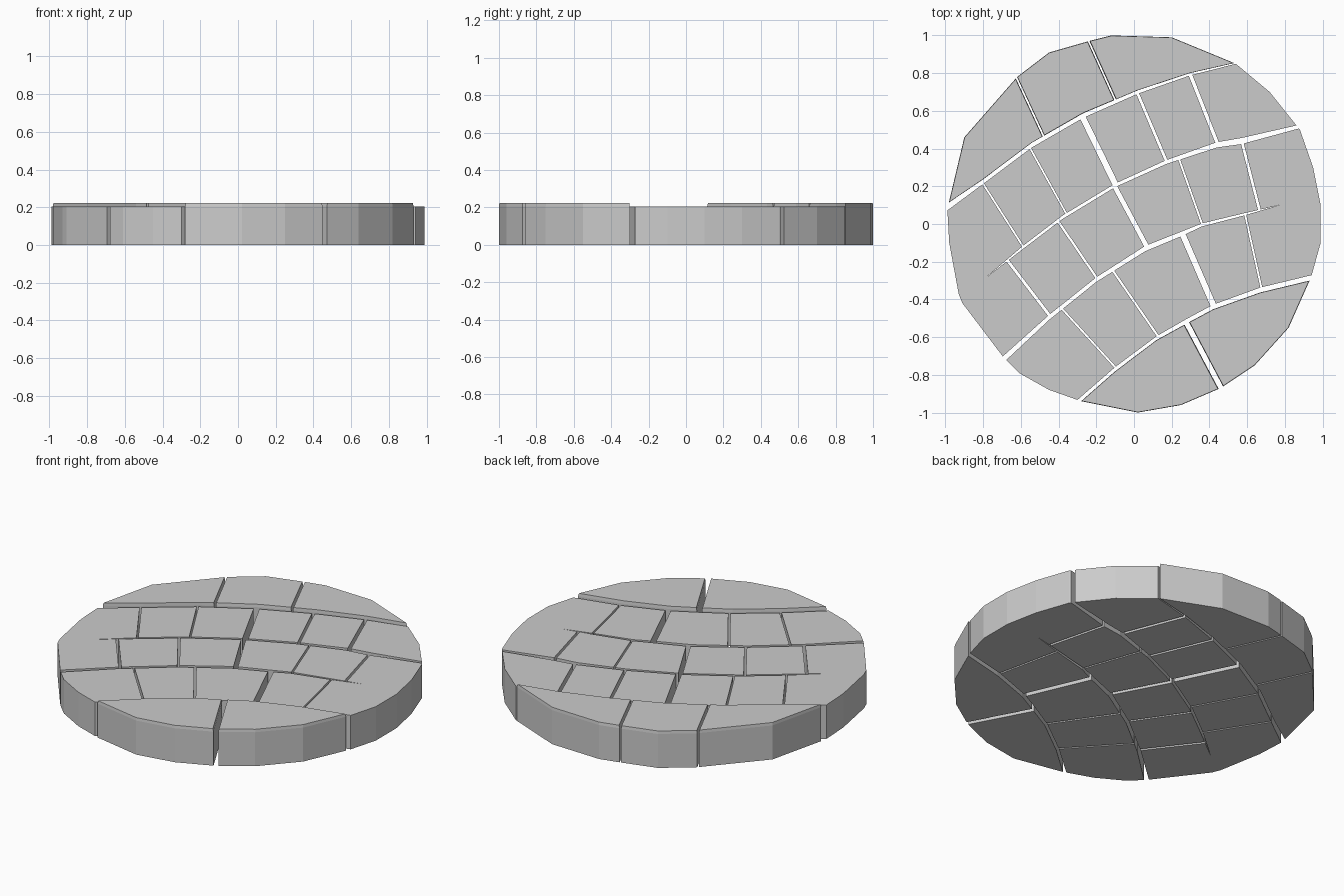
import bpy, bmesh

if "Cube" in bpy.data.objects:
    bpy.data.objects.remove(bpy.data.objects["Cube"])

# Outer rim of the slab, clockwise and convex
RIM = [(-.12, 1), (.2, .99), (.54, .85), (.72, .70), (.88, .5), (.95, .3), (.99, .1),
       (.99, -.1), (.94, -.28), (.82, -.55), (.64, -.75), (.46, -.87), (.25, -.96),
       (.02, -1), (-.28, -.94), (-.45, -.88), (-.61, -.79), (-.69, -.71), (-.91, -.42),
       (-.93, -.37), (-.98, -.1), (-.99, .08), (-.9, .46), (-.62, .78), (-.45, .91),
       (-.24, .97)]

# Joints between courses: (x, y, half gap)
JOINTS = [
    [(-4, 4, 0), (4, 4, 0)],
    [(-.99, .09, .018), (-.8, .225, .012), (-.54, .42, .012), (-.27, .575, .012),
     (.02, .70, .009), (.3, .795, .006), (.53, .85, .003)],
    [(-.78, -.28, 0), (-.59, -.125, .008), (-.38, .035, .009), (-.1, .205, .009),
     (.17, .328, .01), (.44, .42, .014), (.57, .44, .016), (.85, .51, .01)],
    [(-.69, -.715, .018), (-.45, -.495, .013), (-.2, -.295, .012), (.06, -.13, .014),
     (.25, -.053, .012), (.36, -.005, .008), (.58, .05, .006), (.77, .10, 0)],
    [(-.3, -.945, .012), (-.1, -.77, .011), (.12, -.605, .01), (.28, -.515, .012),
     (.42, -.44, .012), (.67, -.35, .013), (.94, -.285, .013)],
    [(-4, -4, 0), (4, -4, 0)],
]

# Cross cuts in each course: (x at upper joint, x at lower joint, half gap)
CUTS = [
    [(-2.12, -.48, .004), (-1.61, -.10, .004)],
    [(-.80, -.59, .004), (-.55, -.36, .004), (-.27, -.10, .014), (.02, .17, .007),
     (.30, .44, .009)],
    [(-.67, -.45, .006), (-.40, -.20, .005), (-.10, .065, .011), (.24, .36, .005),
     (.575, .665, .007)],
    [(-.38, -.10, .004), (-.11, .125, .005), (.26, .42, .014), (.59, .675, .005)],
    [(.28, 2.12, .012)],
]
END = 2.5


def joint_at(j, x):
    """Height and half gap of a joint at x, extended straight beyond its ends."""
    i = 0
    while i < len(j) - 2 and x > j[i + 1][0]:
        i += 1
    a, b = j[i], j[i + 1]
    t = (x - a[0]) / (b[0] - a[0])
    g = min(max(t, 0), 1)
    return a[1] + t * (b[1] - a[1]), a[2] + g * (b[2] - a[2])


def edge(j, x0, x1, side):
    xs = [x0] + [p[0] for p in j if x0 + .01 < p[0] < x1 - .01] + [x1]
    out = []
    for x in xs:
        y, g = joint_at(j, x)
        out.append((x, y + side * g))
    return out


def clip(poly):
    """Trim a stone outline to the rim."""
    for a, b in zip(RIM, RIM[1:] + RIM[:1]):
        def d(p):
            return (b[1] - a[1]) * (p[0] - a[0]) - (b[0] - a[0]) * (p[1] - a[1])
        new = []
        for p, q in zip(poly, poly[1:] + poly[:1]):
            dp, dq = d(p), d(q)
            if dp >= 0:
                new.append(p)
            if (dp >= 0) != (dq >= 0):
                t = dp / (dp - dq)
                new.append((p[0] + t * (q[0] - p[0]), p[1] + t * (q[1] - p[1])))
        poly = new
    clean = []
    for p in poly:
        if not clean or abs(p[0] - clean[-1][0]) + abs(p[1] - clean[-1][1]) > 1e-4:
            clean.append(p)
    if len(clean) > 2 and abs(clean[0][0] - clean[-1][0]) + abs(clean[0][1] - clean[-1][1]) < 1e-4:
        clean.pop()
    return clean


def stone(name, poly, raised):
    """Flat sided stone; raised ones get a slightly tapered lip on top."""
    n = len(poly)
    cx, cy = sum(p[0] for p in poly) / n, sum(p[1] for p in poly) / n
    levels = [(0, 1), (.205, 1)] + ([(.222, .988)] if raised else [])
    bm = bmesh.new()
    rings = [[bm.verts.new((cx + s * (x - cx), cy + s * (y - cy), z)) for x, y in poly]
             for z, s in levels]
    for lo, hi in zip(rings, rings[1:]):
        for i in range(n):
            k = (i + 1) % n
            bm.faces.new((lo[i], lo[k], hi[k], hi[i]))
    bm.faces.new(rings[0])
    bm.faces.new(rings[-1])
    bmesh.ops.recalc_face_normals(bm, faces=bm.faces)
    me = bpy.data.meshes.new(name)
    bm.to_mesh(me)
    bm.free()
    bpy.context.collection.objects.link(bpy.data.objects.new(name, me))


# Lay the five courses of paving
for r, cuts in enumerate(CUTS):
    up, low = JOINTS[r], JOINTS[r + 1]
    marks = [(-END, -END, 0)] + cuts + [(END, END, 0)]
    for c, (L, R) in enumerate(zip(marks, marks[1:])):
        top = edge(up, L[0] + L[2], R[0] - R[2], -1)
        bottom = edge(low, L[1] + L[2], R[1] - R[2], 1)
        poly = clip(top + bottom[::-1])
        if len(poly) > 2:
            stone(f"paving_stone_{r + 1}_{c + 1}", poly, r in (0, 4))
